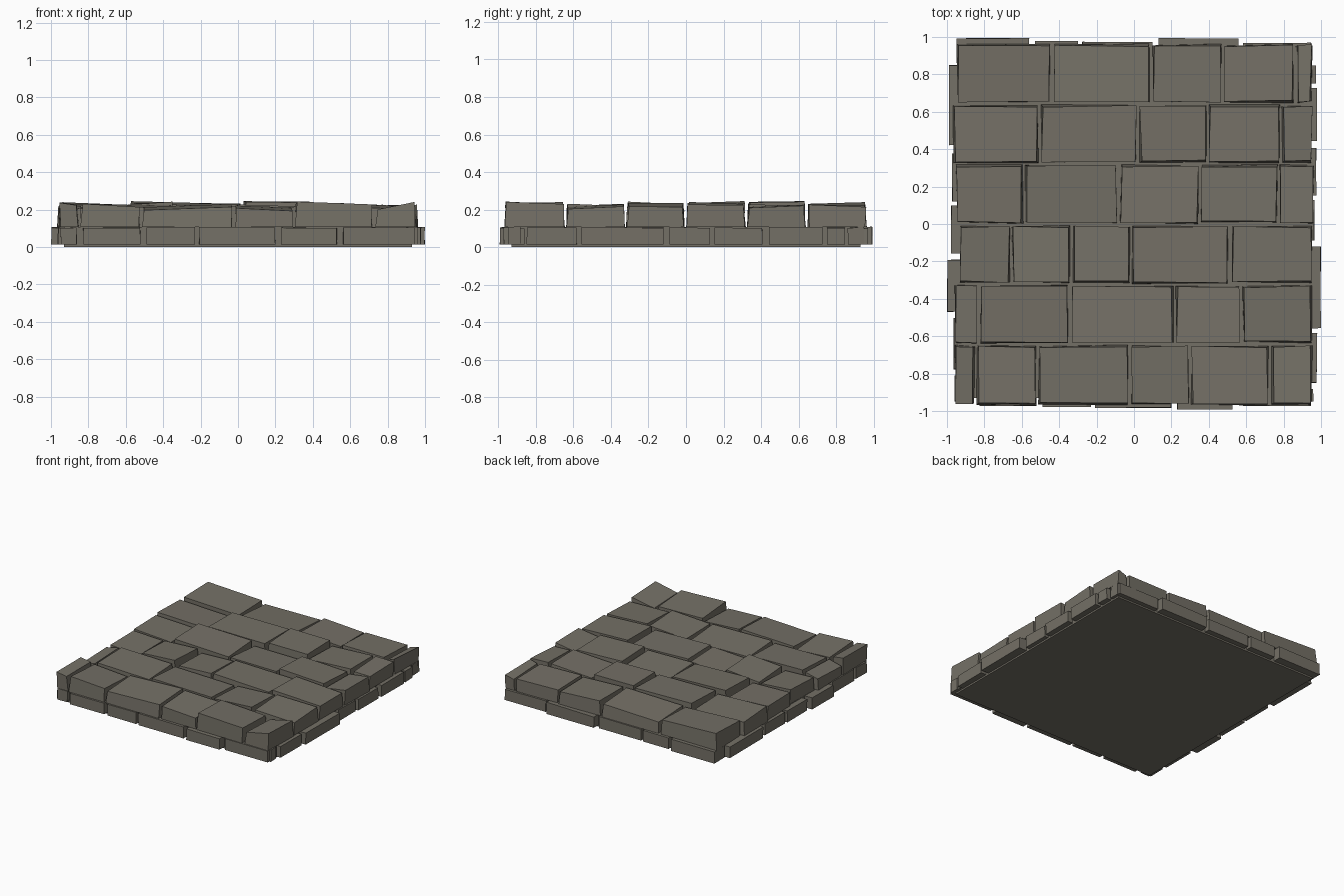
import bpy, bmesh, random
random.seed(7)

stone = bpy.data.materials.new("grey_brown_stone")
stone.diffuse_color = (0.175, 0.162, 0.133, 1)


def block(bm, x0, x1, y0, y1, z0, tops, taper, jit):
    """Irregular six-sided block; tops = heights of the four top corners."""
    corners = [(x0, y0, 1, 1), (x1, y0, -1, 1), (x1, y1, -1, -1), (x0, y1, 1, -1)]
    j = lambda: random.uniform(0, jit)
    lo = [bm.verts.new((x + sx * j(), y + sy * j(), z0)) for x, y, sx, sy in corners]
    hi = [bm.verts.new((x + sx * (taper + j()), y + sy * (taper + j()), z))
          for (x, y, sx, sy), z in zip(corners, tops)]
    bm.faces.new(lo[::-1])
    bm.faces.new(hi)
    for i in range(4):
        k = (i + 1) % 4
        bm.faces.new((lo[i], lo[k], hi[k], hi[i]))


def finish(bm, name):
    mesh = bpy.data.meshes.new(name)
    bmesh.ops.recalc_face_normals(bm, faces=bm.faces)
    bm.to_mesh(mesh)
    bm.free()
    mesh.materials.append(stone)
    obj = bpy.data.objects.new(name, mesh)
    bpy.context.collection.objects.link(obj)


# Bed under the paving
bm = bmesh.new()
block(bm, -0.93, 0.93, -0.93, 0.93, 0.0, [0.108] * 4, 0, 0)
finish(bm, "paving_bed")

# Paving rows: (y front, y back, left x, [(right x, left height, right height)])
rows = [
    (-0.97, -0.645, -0.96, [(-0.85, .238, .225), (-0.52, .222, .205), (-0.025, .205, .222),
                            (0.295, .215, .200), (0.725, .235, .220), (0.955, .195, .235)]),
    (-0.64, -0.325, -0.96, [(-0.835, .19, .215), (-0.35, .225, .215), (0.213, .215, .205),
                            (0.57, .205, .225), (0.955, .22, .21)]),
    (-0.32, -0.005, -0.94, [(-0.66, .215, .20), (-0.335, .215, .235), (-0.02, .20, .215),
                            (0.51, .225, .21), (0.96, .235, .215)]),
    (0.0, 0.32, -0.955, [(-0.59, .215, .20), (-0.085, .242, .225), (0.35, .21, .205),
                         (0.77, .235, .22), (0.965, .20, .225)]),
    (0.325, 0.64, -0.97, [(-0.507, .22, .205), (0.02, .235, .23), (0.39, .243, .24),
                          (0.783, .205, .225), (0.96, .22, .215)]),
    (0.645, 0.965, -0.95, [(-0.44, .235, .215), (0.09, .205, .215), (0.47, .225, .205),
                           (0.86, .215, .21), (0.955, .20, .22)]),
]
bm = bmesh.new()
for y0, y1, x, stones in rows:
    for xr, zl, zr in stones:
        tilt = random.uniform(-0.01, 0.008)
        tops = [z + s * tilt for z, s in ((zl, -1), (zr, -1), (zr, 1), (zl, 1))]
        tops = [min(z, 0.245) for z in tops]
        block(bm, x, xr, y0, y1, 0.106, tops, 0.004, 0.013)
        x = xr + 0.006
finish(bm, "paving_stones")

# Brick border: (start, end, outer reach) along each side
front = [(-.95, -.86, .96), (-.83, -.52, .975), (-.49, -.23, .98), (-.21, .20, .985),
         (.23, .53, .995), (.56, .95, .975)]
back = [(-.95, -.56, .995), (-.53, -.30, .98), (-.28, .10, .975), (.13, .56, .995),
        (.58, .95, .97)]
left = [(-.95, -.81, .96), (-.78, -.50, .965), (-.47, -.19, 1.0), (-.16, .10, .98),
        (.12, .38, .975), (.42, .85, .99), (.87, .95, .95)]
right = [(-.95, -.88, .96), (-.85, -.58, .98), (-.56, -.12, 1.0), (-.09, .13, .965),
         (.15, .41, .975), (.44, .73, .98), (.75, .85, .975), (.87, .95, .955)]
bm = bmesh.new()
for bricks, along_x, sign in ((front, 1, -1), (back, 1, 1), (left, 0, -1), (right, 0, 1)):
    for a, b, reach in bricks:
        lo, hi = sorted((sign * 0.86, sign * reach))
        box = (a, b, lo, hi) if along_x else (lo, hi, a, b)
        block(bm, *box, 0.013, [random.uniform(0.1, 0.109) for _ in range(4)], 0, 0.004)
finish(bm, "border_bricks")
